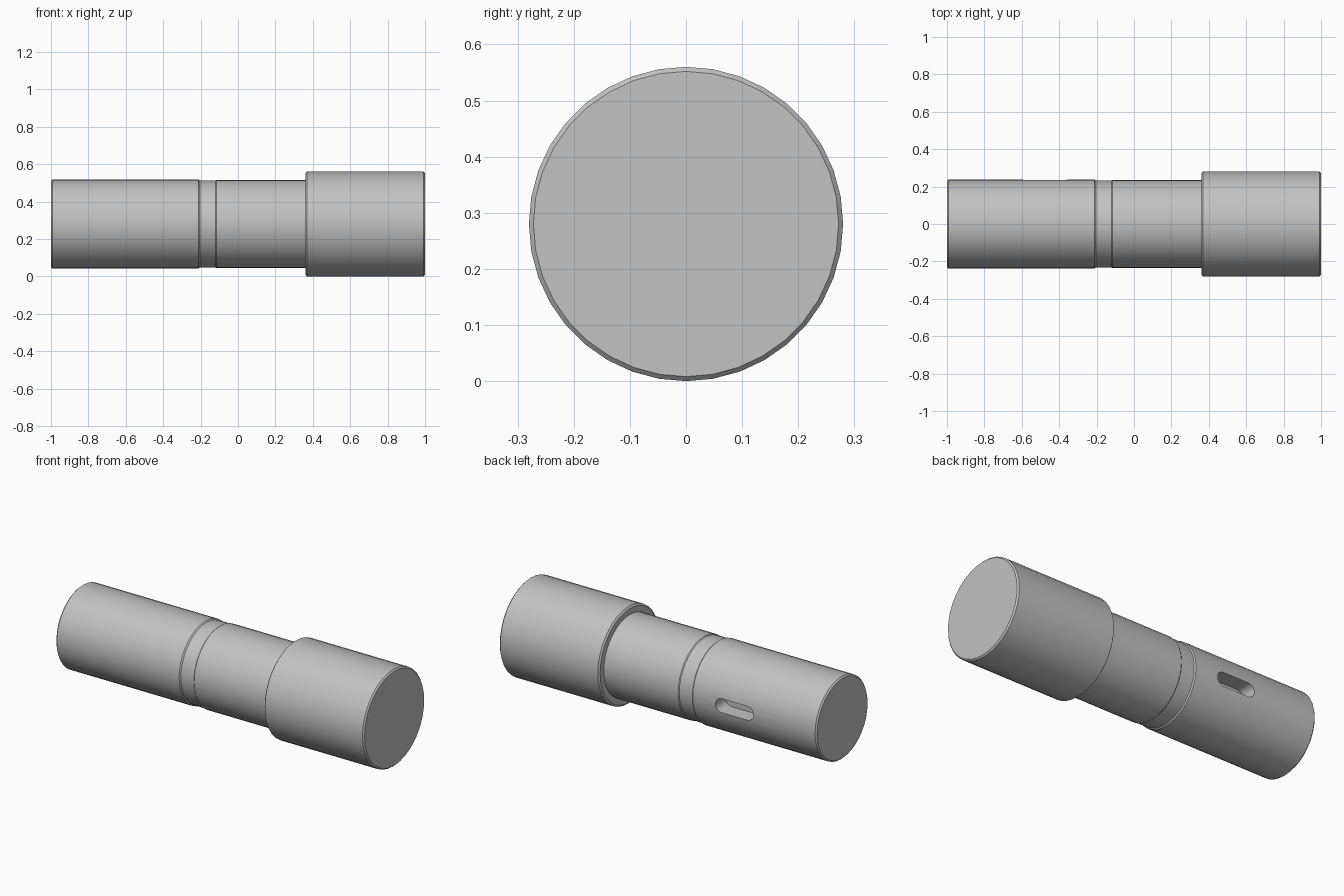
import bpy, bmesh, math
from mathutils import Matrix

if "Cube" in bpy.data.objects:
    bpy.data.objects.remove(bpy.data.objects["Cube"])

AXIS_Z = 0.28
SIDES = 36

steel = bpy.data.materials.new("grey steel")
steel.use_nodes = True
colour = (0.54, 0.54, 0.54, 1)
steel.diffuse_color = colour
steel.node_tree.nodes["Principled BSDF"].inputs["Base Color"].default_value = colour


def make_object(name, bm):
    bmesh.ops.recalc_face_normals(bm, faces=bm.faces)
    mesh = bpy.data.meshes.new(name)
    bm.to_mesh(mesh)
    bm.free()
    mesh.materials.append(steel)
    obj = bpy.data.objects.new(name, mesh)
    bpy.context.collection.objects.link(obj)
    return obj


def lathe_x(name, profile):
    """Closed solid of revolution about the shaft axis from (x, radius) points."""
    bm = bmesh.new()
    rings = []
    for x, r in profile:
        angles = [2 * math.pi * i / SIDES for i in range(SIDES)]
        rings.append([bm.verts.new((x, r * math.sin(a), AXIS_Z + r * math.cos(a)))
                      for a in angles])
    for a, b in zip(rings, rings[1:]):
        for i in range(SIDES):
            j = (i + 1) % SIDES
            bm.faces.new((a[i], a[j], b[j], b[i]))
    bm.faces.new(rings[0])
    bm.faces.new(rings[-1])
    return make_object(name, bm)


def slot_cutter(name, x, length, width, y_floor, y_out):
    """Round-ended prism along x, extruded along y."""
    bm = bmesh.new()
    r, half, n = width / 2, (length - width) / 2, 12
    outline = []
    for side in (1, -1):
        for i in range(n + 1):
            a = math.pi * i / n - math.pi / 2
            outline.append(bm.verts.new((x + side * (half + r * math.cos(a)), y_floor,
                                         AXIS_Z + side * r * math.sin(a))))
    face = bm.faces.new(outline)
    top = bmesh.ops.extrude_face_region(bm, geom=[face])["geom"]
    moved = [v for v in top if isinstance(v, bmesh.types.BMVert)]
    bmesh.ops.transform(bm, matrix=Matrix.Translation((0, y_out - y_floor, 0)), verts=moved)
    return make_object(name, bm)


# Stepped shaft: end journal, relief groove, middle journal, wide head
shaft = lathe_x("stepped_shaft", [
    (-1.0, 0.23), (-0.992, 0.238), (-0.21, 0.238), (-0.203, 0.232),
    (-0.12, 0.232), (-0.115, 0.236), (0.36, 0.236),
    (0.36, 0.27), (0.368, 0.28), (0.992, 0.28), (1.0, 0.272)])

# Keyway milled into the back of the end journal
cutter = slot_cutter("keyway_cutter", -0.475, 0.243, 0.08, 0.145, 0.35)
cut = shaft.modifiers.new("keyway", "BOOLEAN")
cut.operation = "DIFFERENCE"
cut.solver = "EXACT"
cut.object = cutter

bpy.ops.object.select_all(action="DESELECT")
shaft.select_set(True)
bpy.context.view_layer.objects.active = shaft
bpy.ops.object.modifier_apply(modifier=cut.name)
bpy.data.objects.remove(cutter)
bpy.ops.object.shade_smooth_by_angle(angle=math.radians(30))
